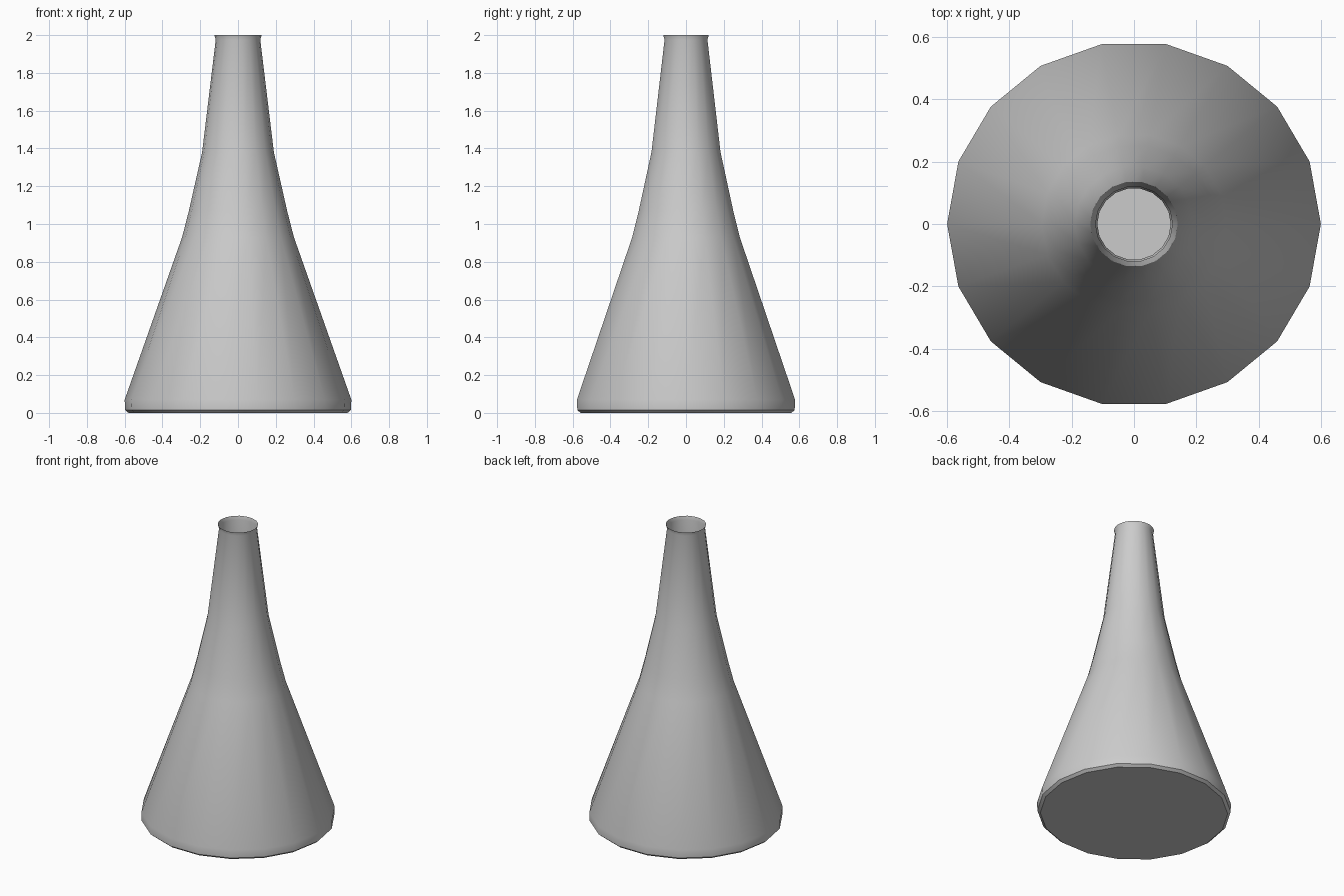
import bpy, bmesh, math

if "Cube" in bpy.data.objects:
    bpy.data.objects.remove(bpy.data.objects["Cube"])

SIDES = 18
Y_SQUASH = 0.977

# Wall profile (radius, height), from base edge up to the flared lip
profile = [(0.58, 0.0), (0.598, 0.015), (0.6, 0.07), (0.296, 0.93),
           (0.26, 1.07), (0.19, 1.38), (0.118, 1.975), (0.125, 2.0)]

bm = bmesh.new()
rings = []
for r, z in profile:
    ring = []
    for i in range(SIDES):
        a = 2 * math.pi * i / SIDES
        ring.append(bm.verts.new((r * math.cos(a), r * math.sin(a) * Y_SQUASH, z)))
    rings.append(ring)

# Open-topped wall
for low, high in zip(rings, rings[1:]):
    for i in range(SIDES):
        j = (i + 1) % SIDES
        bm.faces.new((low[i], low[j], high[j], high[i]))

# Flat base
bm.faces.new(list(reversed(rings[0])))

mesh = bpy.data.meshes.new("tapered_flask")
bm.to_mesh(mesh)
bm.free()
flask = bpy.data.objects.new("tapered_flask", mesh)
bpy.context.collection.objects.link(flask)

# Smooth wall, crisp base edge
bpy.context.view_layer.objects.active = flask
flask.select_set(True)
bpy.ops.object.shade_smooth_by_angle(angle=math.radians(35))
